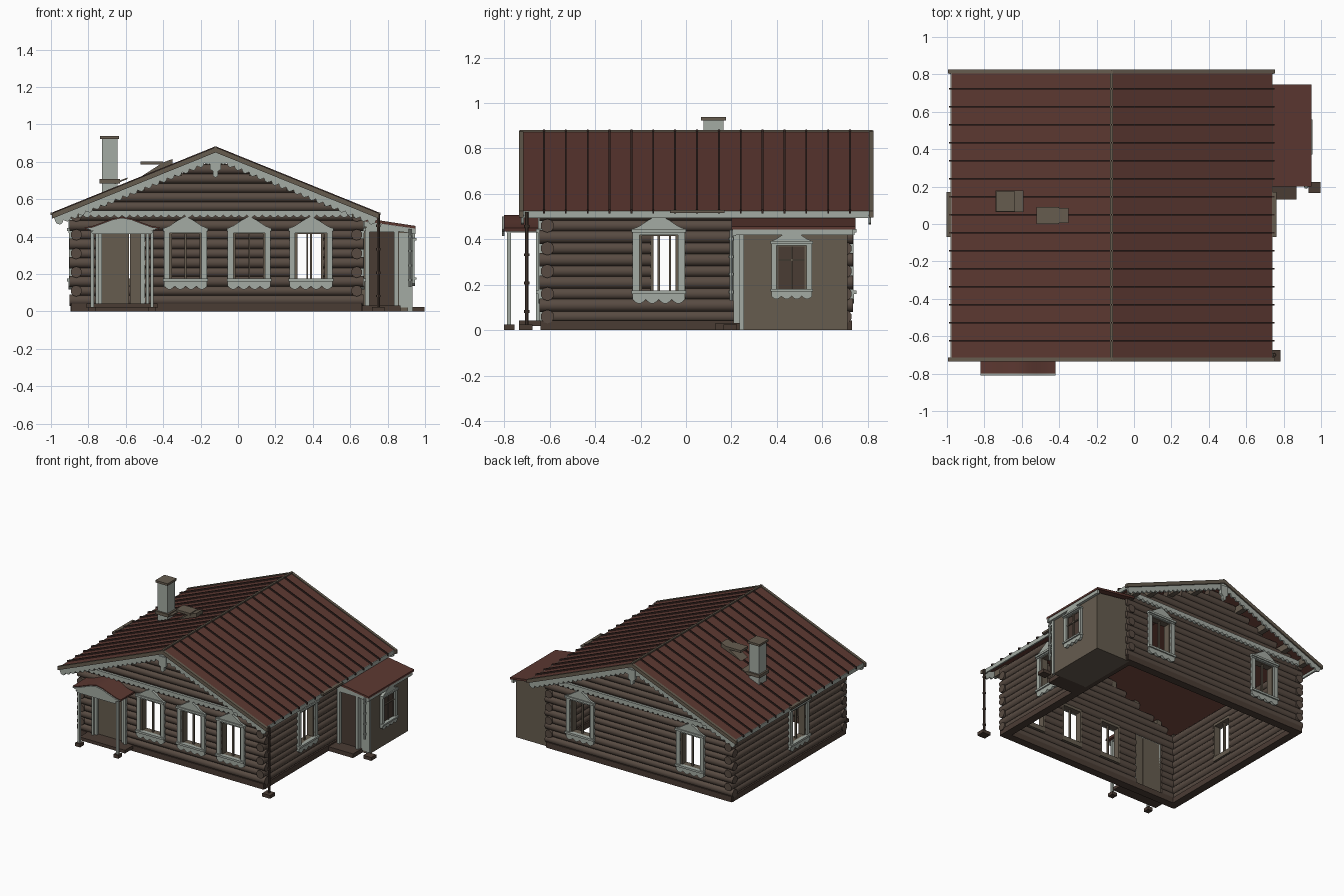
import bpy, bmesh
from math import radians, atan, cos, sin, pi
from mathutils import Matrix, Vector

if "Cube" in bpy.data.objects:
    bpy.data.objects.remove(bpy.data.objects["Cube"])


def material(name, r, g, b):
    lin = [((c / 255 + 0.055) / 1.055) ** 2.4 for c in (r, g, b)]
    m = bpy.data.materials.new(name)
    m.use_nodes = True
    m.diffuse_color = (*lin, 1)
    m.node_tree.nodes["Principled BSDF"].inputs["Base Color"].default_value = (*lin, 1)
    return m


RED = material("roof red", 92, 56, 49)
SEAM = material("dark seam", 56, 40, 36)
LOG = material("log brown", 88, 75, 66)
TRIM = material("pale trim", 164, 171, 163)
TAUPE = material("taupe boards", 102, 92, 79)
DARK = material("dark wood", 74, 60, 52)


def finish(bm, name, mat):
    bmesh.ops.recalc_face_normals(bm, faces=bm.faces)
    me = bpy.data.meshes.new(name)
    bm.to_mesh(me)
    bm.free()
    me.materials.append(mat)
    me.shade_smooth()
    me.set_sharp_from_angle(angle=radians(40))
    ob = bpy.data.objects.new(name, me)
    bpy.context.collection.objects.link(ob)
    return ob


def plate(bm, pts, M, w0, w1):
    """Outline in the (u, v) plane of M, thick from w0 to w1."""
    a = [bm.verts.new(M @ Vector((u, v, w0))) for u, v in pts]
    b = [bm.verts.new(M @ Vector((u, v, w1))) for u, v in pts]
    bm.faces.new(a)
    bm.faces.new(b[::-1])
    for i in range(len(a)):
        j = (i + 1) % len(a)
        bm.faces.new((a[i], b[i], b[j], a[j]))


def rect(bm, M, u0, u1, v0, v1, w0, w1):
    plate(bm, [(u0, v0), (u1, v0), (u1, v1), (u0, v1)], M, w0, w1)


def rod(bm, M, u0, u1, v, w, r, seg=10):
    T = M @ Matrix.Translation(((u0 + u1) / 2, v, w)) @ Matrix.Rotation(pi / 2, 4, 'Y')
    bmesh.ops.create_cone(bm, cap_ends=True, segments=seg, radius1=r, radius2=r,
                          depth=u1 - u0, matrix=T)


def scallop(u0, u1, top, base, n, drop):
    """Strip outline with a row of round lobes along its lower edge."""
    pts, s = [(u0, top), (u1, top)], (u1 - u0) / n
    for i in range(n):
        for k in range(5):
            pts.append((u1 - (i + k / 5) * s, base - drop * sin(pi * k / 5)))
    return pts + [(u0, base)]


def face(deg, x, y):
    """Wall frame: u runs along the wall, v is up, w points outward."""
    return (Matrix.Translation((x, y, 0)) @ Matrix.Rotation(radians(deg), 4, 'Z')
            @ Matrix.Rotation(pi / 2, 4, 'X'))


ORIGIN = face(0, 0, 0)
FRONT, RIGHT = face(0, 0, -0.61), face(90, 0.635, 0)
BACK, LEFT = face(180, 0, 0.70), face(-90, -0.865, 0)
RIDGE, SLOPE, MID = 0.872, 0.405, -0.12
ANG = atan(SLOPE)


# Log walls, with gaps left for the openings and alternate ends proud
def wall(name, M, u0, u1, gaps, parity, gable=None):
    bm = bmesh.new()
    for i in range(16 if gable is not None else 10):
        z = 0.06 + 0.05 * i
        a, b, r = u0, u1, 0.027
        if i % 2 == parity:
            a, b, r = u0 - 0.035, u1 + 0.035, 0.03
        if i > 9:
            half = (RIDGE - 0.04 - z) / SLOPE
            a, b, r = gable - half, gable + half, 0.028
        for g0, g1, z0, z1 in sorted(gaps):
            if z0 < z < z1:
                rod(bm, M, a, g0, z, 0, r)
                a = g1
        rod(bm, M, a, b, z, 0, r)
    finish(bm, name, LOG)


def gap(u):
    return (u - 0.085, u + 0.085, 0.15, 0.43)


front_u, back_u = (-0.28, 0.06, 0.39), (-0.37, 0.55)
wall("front_wall", FRONT, -0.865, 0.635,
     [gap(u) for u in front_u] + [(-0.74, -0.51, 0, 0.44)], 0, MID)
wall("back_wall", BACK, -0.635, 0.865, [gap(u) for u in back_u], 0, -MID)
wall("right_wall", RIGHT, -0.61, 0.70, [gap(-0.12)], 1)
wall("left_wall", LEFT, -0.70, 0.61, [gap(0.07)], 1)

# Plinth boards around the open base
bm = bmesh.new()
for M, a, b in ((FRONT, -0.89, 0.66), (BACK, -0.66, 0.89),
                (RIGHT, -0.63, 0.72), (LEFT, -0.72, 0.63)):
    rect(bm, M, a, b, 0, 0.042, -0.03, 0.03)
finish(bm, "plinth", DARK)

PEDIMENT = [(-0.115, 0.42), (0.115, 0.42), (0.115, 0.445), (0.085, 0.458), (0.045, 0.485),
            (0, 0.51), (-0.045, 0.485), (-0.085, 0.458), (-0.115, 0.445)]


# Windows: carved casing, sash frame and centre bar
def window(name, M, u, s=1.0, v=0.0):
    M = M @ Matrix.Translation((u, v, 0)) @ Matrix.Diagonal((s, s, 1, 1))
    bm = bmesh.new()
    plate(bm, PEDIMENT, M, 0.02, 0.042)
    rect(bm, M, -0.12, 0.12, 0.43, 0.445, 0.02, 0.05)
    plate(bm, scallop(-0.115, 0.115, 0.175, 0.135, 4, 0.018), M, 0.02, 0.04)
    rect(bm, M, -0.12, 0.12, 0.16, 0.175, 0.02, 0.05)
    for k in (-1, 1):
        rect(bm, M, k * 0.1 - 0.015, k * 0.1 + 0.015, 0.17, 0.43, 0.02, 0.038)
    finish(bm, name + "_casing", TRIM)
    bm = bmesh.new()
    for k in (-1, 1):
        rect(bm, M, k * 0.08 - 0.007, k * 0.08 + 0.007, 0.14, 0.43, -0.025, 0.025)
    rect(bm, M, -0.085, 0.085, 0.14, 0.175, -0.025, 0.025)
    rect(bm, M, -0.085, 0.085, 0.415, 0.435, -0.025, 0.025)
    rect(bm, M, -0.005, 0.005, 0.17, 0.42, -0.005, 0.01)
    finish(bm, name + "_sash", TAUPE)


for i, u in enumerate(front_u):
    window(f"front_window_{i + 1}", FRONT, u)
for i, u in enumerate(back_u):
    window(f"back_window_{i + 1}", BACK, u)
window("right_window", RIGHT, -0.12)
window("left_window", LEFT, 0.07)


# Doors: double leaf with a trim surround
def door(name, M, u0, u1, mat, split):
    bm = bmesh.new()
    rect(bm, M, u0, split - 0.002, 0.03, 0.43, -0.01, 0.012)
    rect(bm, M, split + 0.002, u1, 0.03, 0.43, -0.01, 0.012)
    finish(bm, name, mat)
    bm = bmesh.new()
    for u in (u0, u1):
        rect(bm, M, u - 0.012, u + 0.012, 0.03, 0.45, -0.01, 0.035)
    rect(bm, M, u0, u1, 0.425, 0.45, -0.01, 0.035)
    finish(bm, name + "_surround", TRIM)


door("front_door", FRONT, -0.74, -0.51, TAUPE, -0.58)

# Main roof slopes, seams, verges and eaves
roof, seams, verge, fascia = (bmesh.new() for _ in range(4))
barge, purlins, gutters = (bmesh.new() for _ in range(3))
for k in (-1, 1):
    def band(top, bottom, run=0.86):
        return [(MID, RIDGE + top), (MID + k * run, RIDGE + top - run * SLOPE),
                (MID + k * run, RIDGE + bottom - run * SLOPE), (MID, RIDGE + bottom)]
    plate(roof, band(0, -0.014), ORIGIN, -0.82, 0.73)
    for i in range(15):
        y = -0.625 + 0.0962 * i
        plate(seams, band(0.011, -0.005, 0.87), ORIGIN, -y - 0.004, -y + 0.004)
    for w in (-0.825, 0.715):
        plate(verge, band(0.006, -0.022, 0.875), ORIGIN, w, w + 0.02)
    x = MID + k * 0.855
    rect(fascia, ORIGIN, x - 0.006, x + 0.006, 0.495, 0.525, -0.815, 0.725)
    x = MID + k * 0.87
    rect(gutters, ORIGIN, x - 0.012, x + 0.012, 0.515, 0.53, -0.17, 0.07)
    for M, c in ((face(0, 0, -0.71), MID), (face(180, 0, 0.80), -MID)):
        # Lobed bargeboards follow each slope
        T = M @ Matrix.Translation((c, RIDGE, 0)) @ Matrix.Rotation(-k * ANG, 4, 'Z')
        ends = sorted((0, k * 0.94))
        plate(barge, scallop(*ends, -0.015, -0.05, 22, 0.016), T, 0.003, 0.015)
        for d in (0.2, 0.4, 0.6, 0.75):
            z = RIDGE - 0.016 - d * SLOPE
            rect(purlins, M, c + k * d - 0.02, c + k * d + 0.02, z - 0.05, z, -0.12, 0)
rect(verge, ORIGIN, MID - 0.007, MID + 0.007, RIDGE, RIDGE + 0.01, -0.82, 0.73)
for M, c in ((FRONT, MID), (BACK, -MID)):
    # Cornice across the gable foot and the ridge pendant
    plate(barge, scallop(c - 0.75, c + 0.75, 0.54, 0.515, 36, 0.014), M, 0.025, 0.045)
    plate(barge, [(c - 0.03, 0.83), (c - 0.03, 0.76), (c - 0.014, 0.75), (c - 0.014, 0.725),
                  (c, 0.715), (c + 0.014, 0.725), (c + 0.014, 0.75), (c + 0.03, 0.76),
                  (c + 0.03, 0.83)], M, 0.10, 0.122)
finish(roof, "main_roof", RED)
finish(seams, "roof_seams", SEAM)
finish(verge, "roof_verges", TAUPE)
finish(fascia, "eave_fascia", TRIM)
finish(barge, "bargeboards", TRIM)
finish(purlins, "purlin_ends", TAUPE)
finish(gutters, "gutters", TAUPE)

# Chimney, flashing and roof step
bm = bmesh.new()
rect(bm, ORIGIN, -0.727, -0.643, 0.62, 0.925, -0.165, -0.078)
finish(bm, "chimney_stack", TRIM)
bm = bmesh.new()
rect(bm, ORIGIN, -0.737, -0.635, 0.922, 0.938, -0.175, -0.066)
rect(bm, ORIGIN, -0.74, -0.63, 0.685, 0.708, -0.178, -0.065)
plate(bm, [(-0.66, 0.68), (-0.59, 0.708), (-0.59, 0.716), (-0.66, 0.69)], ORIGIN, -0.178, -0.065)
rect(bm, ORIGIN, -0.52, -0.40, 0.785, 0.802, -0.09, 0)
plate(bm, [(-0.52, 0.72), (-0.35, 0.785), (-0.35, 0.815), (-0.40, 0.797)], ORIGIN, -0.085, -0.005)
finish(bm, "chimney_cap_and_roof_step", TAUPE)

# Front porch: arched roof, lobed edge, paired posts, floor
PORCH = ORIGIN @ Matrix.Translation((-0.62, 0, 0))
half = [(0.2, 0.45), (0.16, 0.456), (0.1, 0.478), (0.05, 0.497)]
arch = half + [(0, 0.507)] + [(-u, v) for u, v in half[::-1]]
under = [(u * 0.98, v - 0.016) for u, v in arch[::-1]]
bm = bmesh.new()
plate(bm, arch + under, PORCH, 0.61, 0.80)
finish(bm, "porch_roof", RED)
bm = bmesh.new()
lobes = []
for i, (u, v) in enumerate(under[1:-1]):
    lobes += [(u + 0.012, v - 0.012), (u, v - 0.026), (u - 0.012, v - 0.012)]
plate(bm, [(u, v - 0.006) for u, v in arch] + lobes, PORCH, 0.798, 0.81)
for k in (-1, 1):
    rect(bm, PORCH, k * 0.16 - 0.009, k * 0.16 + 0.009, 0.015, 0.445, 0.77, 0.788)
    rect(bm, PORCH, k * 0.135 - 0.008, k * 0.135 + 0.008, 0.04, 0.445, 0.645, 0.66)
    rect(bm, PORCH, k * 0.16 - 0.009, k * 0.16 + 0.009, 0.43, 0.447, 0.62, 0.79)
finish(bm, "porch_posts_and_edge", TRIM)
bm = bmesh.new()
rect(bm, PORCH, -0.19, 0.19, 0.018, 0.042, 0.62, 0.735)
for k in (-1, 1):
    rect(bm, PORCH, k * 0.16 - 0.02, k * 0.16 + 0.02, 0, 0.025, 0.755, 0.80)
finish(bm, "porch_floor", DARK)

# Side annex
bm = bmesh.new()
plate(bm, [(0.64, 0), (0.925, 0), (0.925, 0.44), (0.64, 0.48)], ORIGIN, -0.71, -0.245)
finish(bm, "annex_walls", TAUPE)
bm = bmesh.new()
plate(bm, [(0.62, 0.508), (0.95, 0.457), (0.95, 0.443), (0.62, 0.49)], ORIGIN, -0.745, -0.20)
finish(bm, "annex_roof", RED)
bm = bmesh.new()
rect(bm, ORIGIN, 0.925, 0.945, 0.418, 0.444, -0.735, -0.215)
plate(bm, [(0.65, 0.485), (0.95, 0.443), (0.95, 0.415), (0.65, 0.455)], ORIGIN, -0.22, -0.205)
rect(bm, ORIGIN, 0.905, 0.932, 0, 0.42, -0.255, -0.235)
rect(bm, ORIGIN, 0.862, 0.905, 0.02, 0.42, -0.245, -0.238)
finish(bm, "annex_trim", TRIM)
ANNEX_FRONT, ANNEX_SIDE = face(0, 0, 0.245), face(90, 0.905, 0)
door("annex_door", ANNEX_FRONT, 0.69, 0.845, DARK, 0.69)
window("annex_window", ANNEX_SIDE, 0.465, 0.78, 0.045)
bm = bmesh.new()
rect(bm, ANNEX_SIDE, 0.40, 0.53, 0.17, 0.38, 0.018, 0.0215)
finish(bm, "annex_pane", DARK)
bm = bmesh.new()
rect(bm, ANNEX_SIDE, 0.40, 0.53, 0.305, 0.313, 0.02, 0.03)
rect(bm, ANNEX_SIDE, 0.461, 0.469, 0.18, 0.38, 0.02, 0.03)
finish(bm, "annex_window_bars", TAUPE)
bm = bmesh.new()
rect(bm, ORIGIN, 0.655, 0.87, 0, 0.032, -0.25, -0.13)
finish(bm, "annex_step", DARK)

# Downspouts with splash blocks
UP = Matrix.Rotation(-pi / 2, 4, 'Y')
for name, x, y, z0, z1, mat, bx in (("front_downspout", 0.75, -0.70, 0.02, 0.52, DARK, 0.75),
                                    ("annex_downspout", 0.92, 0.20, 0.13, 0.44, TRIM, 0.965)):
    bm = bmesh.new()
    rod(bm, UP, z0, z1, y, -x, 0.008, 8)
    for i in range(4):
        z = z0 + (i + 0.5) * (z1 - z0) / 4
        rod(bm, UP, z - 0.006, z + 0.006, y, -x, 0.012, 8)
    finish(bm, name, mat)
    bm = bmesh.new()
    rect(bm, ORIGIN, bx - 0.033, bx + 0.033, 0, 0.025, -y - 0.025, -y + 0.035)
    finish(bm, name + "_block", DARK)
